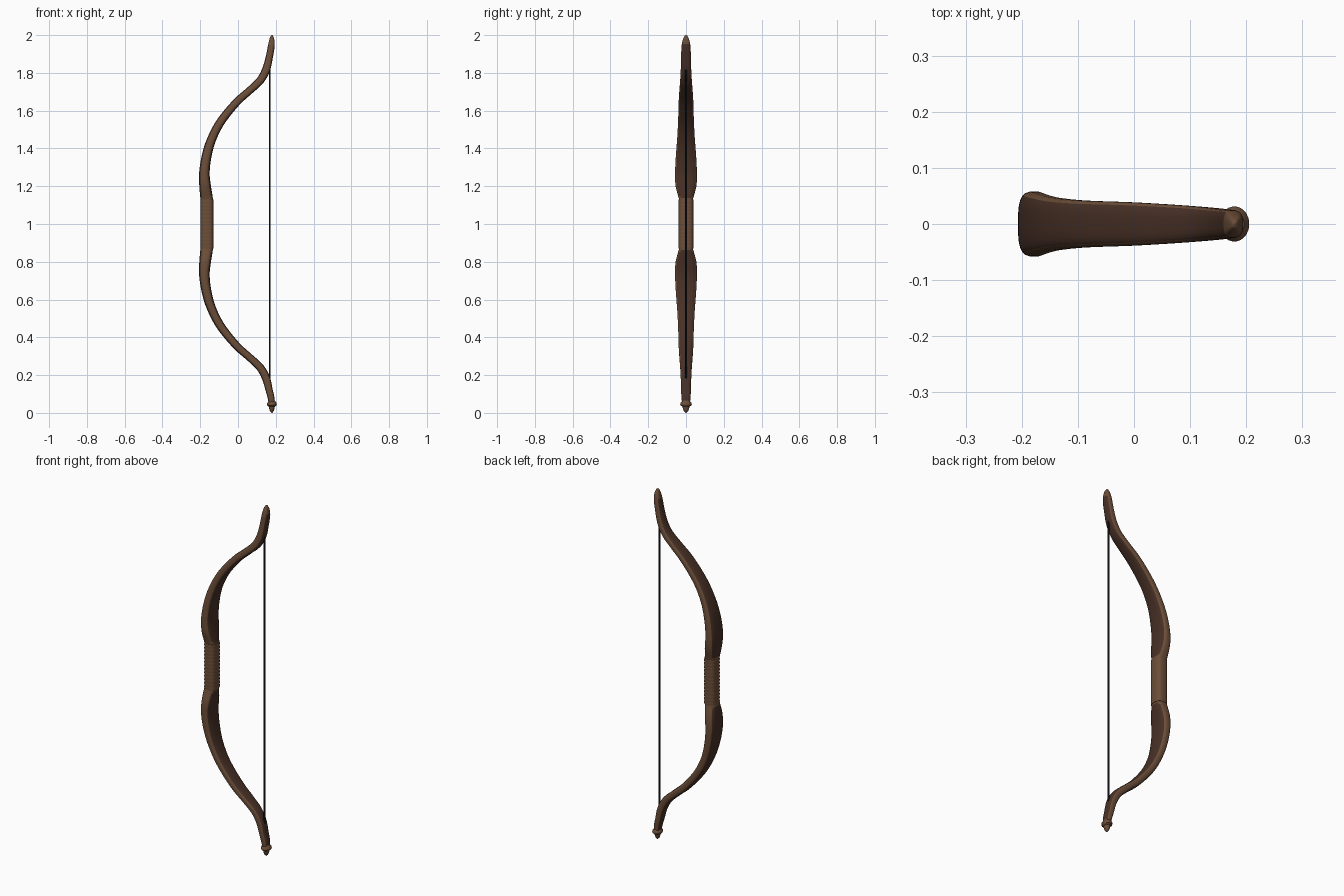
import bpy, bmesh, math
from mathutils import Vector

if "Cube" in bpy.data.objects:
    bpy.data.objects.remove(bpy.data.objects["Cube"])


def material(name, rgb):
    m = bpy.data.materials.new(name)
    m.diffuse_color = (*rgb, 1)
    m.use_nodes = True
    m.node_tree.nodes["Principled BSDF"].inputs["Base Color"].default_value = m.diffuse_color
    return m


BROWN = material("warm brown wood", (0.150, 0.076, 0.040))
DARK = material("dark brown wood", (0.064, 0.030, 0.019))
BLACK = material("black string", (0.006, 0.006, 0.006))
N = 24


def section(bm, c, normal, thick, half, power):
    """Rounded ring: 'thick' along normal, 'half' along y."""
    ring = []
    for i in range(N):
        a = 2 * math.pi * (i + 0.5) / N
        ca, sa = math.cos(a), math.sin(a)
        u = math.copysign(abs(ca) ** power, ca) * thick / 2
        v = math.copysign(abs(sa) ** power, sa) * half
        ring.append(bm.verts.new(c + normal * u + Vector((0, v, 0))))
    return ring


def skin(name, stations, mats, rule=None, power=0.65):
    """Loft stations of (x, z, thickness, half width) into a closed solid."""
    bm = bmesh.new()
    pts = [Vector((s[0], 0, s[1])) for s in stations]
    rings = []
    for i, s in enumerate(stations):
        t = (pts[min(i + 1, len(pts) - 1)] - pts[max(i - 1, 0)]).normalized()
        rings.append(section(bm, pts[i], Vector((t.z, 0, -t.x)), s[2], s[3], power))
    for a, b in zip(rings, rings[1:]):
        for i in range(N):
            j = (i + 1) % N
            bm.faces.new((a[i], a[j], b[j], b[i]))
    bm.faces.new(rings[0])
    bm.faces.new(rings[-1])
    bmesh.ops.recalc_face_normals(bm, faces=bm.faces)
    if rule:
        for f in bm.faces:
            f.material_index = rule(f)
    return finish(name, bm, mats)


def finish(name, bm, mats):
    me = bpy.data.meshes.new(name)
    bm.to_mesh(me)
    bm.free()
    ob = bpy.data.objects.new(name, me)
    bpy.context.collection.objects.link(ob)
    for m in mats:
        me.materials.append(m)
    bpy.ops.object.select_all(action='DESELECT')
    ob.select_set(True)
    bpy.context.view_layer.objects.active = ob
    bpy.ops.object.shade_smooth_by_angle(angle=math.radians(40))
    return ob


def smooth(keys, steps):
    """Catmull-Rom subdivision of the stations."""
    out = []
    for i in range(len(keys) - 1):
        k = [keys[max(0, min(len(keys) - 1, i + d))] for d in (-1, 0, 1, 2)]
        for n in range(steps):
            t = n / steps
            out.append(tuple(
                0.5 * (2 * b + (c - a) * t + (2 * a - 5 * b + 4 * c - d) * t * t
                       + (3 * b - a - 3 * c + d) * t ** 3)
                for a, b, c, d in zip(*k)))
    return out + [keys[-1]]


# Upper limb keys: x, z, thickness, half width
keys = [
    (-0.164, 1.10, 0.062, 0.035), (-0.166, 1.135, 0.066, 0.038),
    (-0.174, 1.20, 0.062, 0.055), (-0.178, 1.27, 0.056, 0.058),
    (-0.166, 1.36, 0.052, 0.054), (-0.139, 1.45, 0.048, 0.047),
    (-0.089, 1.545, 0.045, 0.042), (-0.008, 1.644, 0.042, 0.039),
    (0.062, 1.707, 0.040, 0.035), (0.116, 1.758, 0.042, 0.031),
    (0.148, 1.815, 0.043, 0.028), (0.165, 1.88, 0.038, 0.026),
]
tip = [(0.176, 1.94, 0.036, 0.024), (0.179, 1.975, 0.027, 0.017),
       (0.179, 1.994, 0.014, 0.009), (0.179, 2.0, 0.004, 0.003)]
butt = [(0.175, 1.92, 0.036, 0.024), (0.179, 1.96, 0.030, 0.020)]


def limb_colour(f):
    # Flat back and belly are dark; sides, grip end and tips stay brown
    h = abs(f.calc_center_median().z - 1)
    return 1 if abs(f.normal.y) < 0.62 and 0.14 < h < 0.95 else 0


# Limbs
skin("upper_limb", smooth(keys + tip, 6), [BROWN, DARK], limb_colour)
lower = [(x, 2 - z, t, w) for x, z, t, w in smooth(keys + butt, 6)]
skin("lower_limb", lower, [BROWN, DARK], limb_colour)

# Grip with very fine wrapped ridges
grip = []
for i in range(53):
    z = 0.87 + 0.26 * i / 52
    r = 0.0003 * (1 if i % 4 in (1, 2) else -1)
    grip.append((-0.164, z, 0.068 + 2 * r, 0.039 + r))
skin("grip", grip, [BROWN])

# Pommel at the lower tip: turned profile (radius, z)
profile = [(0.018, 0.066), (0.021, 0.058), (0.026, 0.053), (0.028, 0.046),
           (0.026, 0.039), (0.017, 0.033), (0.015, 0.022), (0.010, 0.008),
           (0.002, 0.0)]
skin("pommel", [(0.179, z, 2 * r * 0.95, r * 1.12) for r, z in profile],
     [BROWN], power=1.0)

# Bowstring
bm = bmesh.new()
bmesh.ops.create_cone(bm, cap_ends=True, segments=12, radius1=0.005,
                      radius2=0.005, depth=1.64)
bmesh.ops.translate(bm, verts=bm.verts, vec=(0.168, 0, 1.0))
finish("bowstring", bm, [BLACK])
